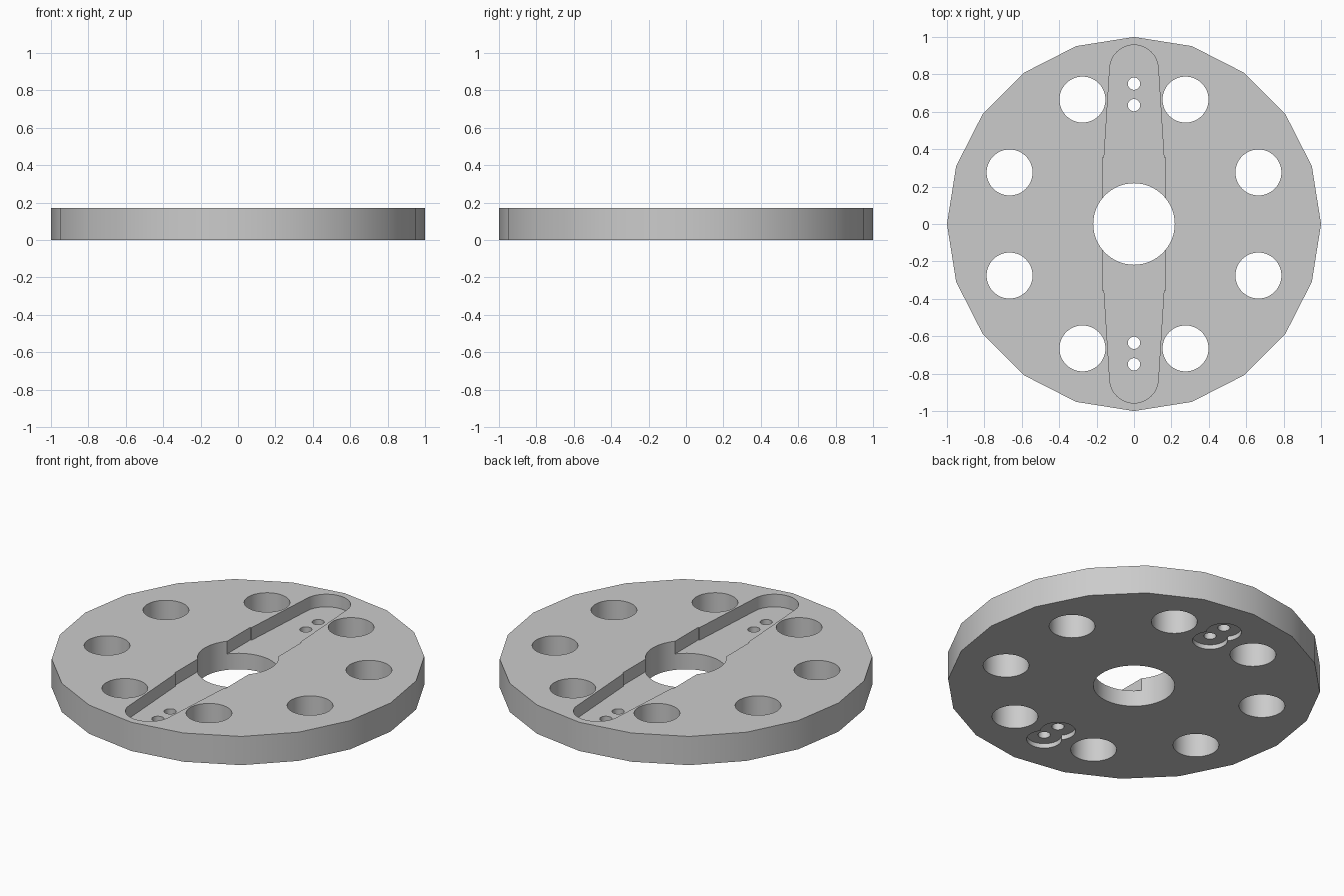
import bpy, bmesh, math

cube = bpy.data.objects.get("Cube")
if cube:
    bpy.data.objects.remove(cube, do_unlink=True)

HEIGHT = 0.17
POCKET_FLOOR = 0.095
BORE_DEPTH = 0.027

grey = bpy.data.materials.new("plain grey")
grey.use_nodes = True
color = (0.6, 0.6, 0.6, 1)
grey.diffuse_color = color
grey.node_tree.nodes["Principled BSDF"].inputs["Base Color"].default_value = color


def circle(radius, sides, cx=0, cy=0):
    return [(cx + radius * math.cos(math.tau * i / sides),
             cy + radius * math.sin(math.tau * i / sides)) for i in range(sides)]


def prism(name, outline, bottom, top):
    """Extrude a flat outline between two heights."""
    bm = bmesh.new()
    face = bm.faces.new([bm.verts.new((x, y, bottom)) for x, y in outline])
    result = bmesh.ops.extrude_face_region(bm, geom=[face])
    verts = [v for v in result["geom"] if isinstance(v, bmesh.types.BMVert)]
    bmesh.ops.translate(bm, verts=verts, vec=(0, 0, top - bottom))
    bmesh.ops.recalc_face_normals(bm, faces=bm.faces)
    mesh = bpy.data.meshes.new(name)
    bm.to_mesh(mesh)
    bm.free()
    mesh.materials.append(grey)
    obj = bpy.data.objects.new(name, mesh)
    bpy.context.collection.objects.link(obj)
    return obj


# Faceted disc
disc = prism("slotted_disc", circle(1, 20), 0, HEIGHT)
bpy.context.view_layer.objects.active = disc
disc.select_set(True)


def cut(outline, bottom=-0.1, top=HEIGHT + 0.1):
    """Subtract a prism from the disc."""
    cutter = prism("cutter", outline, bottom, top)
    cutter.hide_render = True
    mod = disc.modifiers.new("cut", "BOOLEAN")
    mod.operation = "DIFFERENCE"
    mod.solver = "EXACT"
    mod.object = cutter
    bpy.ops.object.modifier_apply(modifier=mod.name)
    bpy.data.objects.remove(cutter, do_unlink=True)


# Tapered pocket with rounded ends and a wider middle, open to the top
arc = [(0.13 * math.cos(math.pi * i / 24), 0.827 + 0.13 * math.sin(math.pi * i / 24))
       for i in range(25)]
half = [(0.168, 0.355), (0.16, 0.355)] + arc + [(-0.16, 0.355), (-0.168, 0.355)]
cut(half + [(-x, -y) for x, y in half], bottom=POCKET_FLOOR)

# Central bore
cut(circle(0.218, 64))

# Ring of eight through holes
for i in range(8):
    angle = math.radians(22.5 + 45 * i)
    cut(circle(0.123, 48, 0.72 * math.cos(angle), 0.72 * math.sin(angle)))

# Paired screw holes, counterbored from below
for side in (1, -1):
    for y in (0.635, 0.75):
        cut(circle(0.094, 40, 0, side * y), top=BORE_DEPTH)
    for y in (0.635, 0.75):
        cut(circle(0.033, 24, 0, side * y))

bpy.ops.object.shade_smooth_by_angle(angle=math.radians(30))
